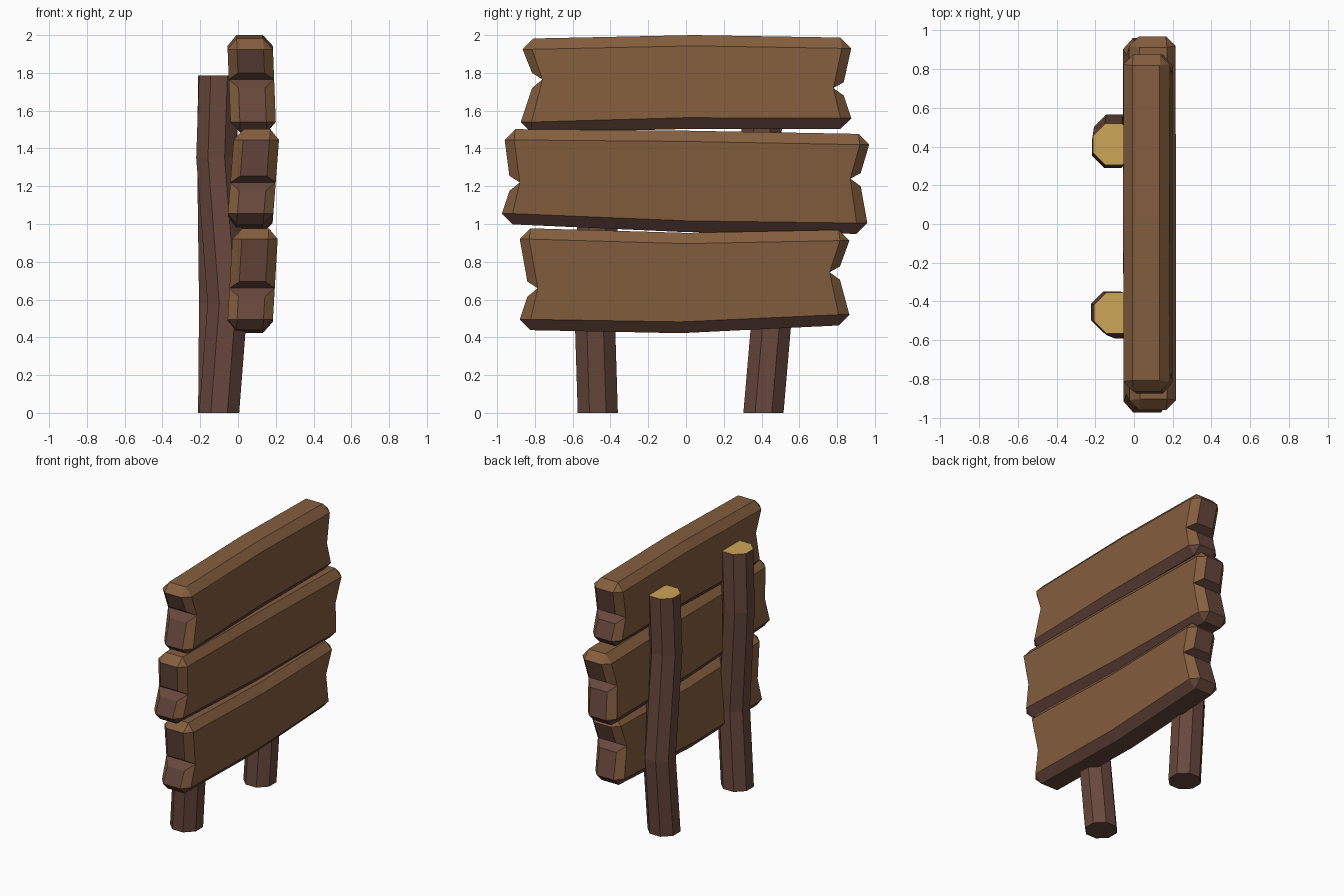
import bpy, bmesh, math

if "Cube" in bpy.data.objects:
    bpy.data.objects.remove(bpy.data.objects["Cube"])


def material(name, rgb):
    m = bpy.data.materials.new(name)
    lin = [((c / 255 + 0.055) / 1.055) ** 2.4 for c in rgb]
    m.diffuse_color = (*lin, 1)
    m.use_nodes = True
    m.node_tree.nodes["Principled BSDF"].inputs["Base Color"].default_value = m.diffuse_color
    return m


PLANK = material("plank brown", (132, 94, 62))
BARK = material("dark reddish brown", (103, 71, 60))
CUT = material("cut wood yellow", (206, 166, 88))


def finish(bm, name, mats):
    bmesh.ops.recalc_face_normals(bm, faces=bm.faces)
    me = bpy.data.meshes.new(name)
    bm.to_mesh(me)
    bm.free()
    for m in mats:
        me.materials.append(m)
    ob = bpy.data.objects.new(name, me)
    bpy.context.collection.objects.link(ob)


def plank(name, corners, notches, mids, tilt):
    """Chamfered board in the y-z plane with a V notch across each end."""
    lt, rt, rb, lb = corners
    nl, nr = notches
    tm, bm_ = mids
    d, c = 0.055, 0.057
    # rim outline (near the middle of the thickness)
    outer = [(lt[0] + c, lt[1] + c), tm, (rt[0] - c, rt[1] + c), rt,
             (nr[0] + d, nr[1] + 0.03), (nr[0] + d, nr[1] - 0.04), rb,
             (rb[0] - c, rb[1] - c), bm_, (lb[0] + c, lb[1] - c), lb,
             (nl[0] - d, nl[1] - 0.045), (nl[0] - d, nl[1] + 0.035), lt]
    # broad face outline
    face = [(lt[0] + 0.05, lt[1]), (tm[0], tm[1] - 0.057), (rt[0] - 0.05, rt[1]), nr,
            (rb[0] - c, rb[1]), (bm_[0], bm_[1] + 0.06), (lb[0] + c, lb[1]), nl]
    link = [0, 1, 2, 2, 3, 3, 4, 4, 5, 6, 6, 7, 7, 0]
    zt, zb = lt[1], lb[1]

    bm = bmesh.new()

    def vert(p, off):
        t = (p[1] - zb) / (zt - zb)
        return bm.verts.new((tilt[1] + (tilt[0] - tilt[1]) * t + off, p[0], p[1]))

    O = [[vert(p, s * 0.07) for p in outer] for s in (-1, 1)]
    F = [[vert(p, s * 0.12) for p in face] for s in (-1, 1)]

    def add(vs, mat):
        bm.faces.new(vs).material_index = mat

    for s in (0, 1):
        f = F[s]
        add([f[0], f[1], f[5], f[6], f[7]], 0)
        add([f[1], f[2], f[3], f[4], f[5]], 0)
    for i in range(14):
        j = (i + 1) % 14
        a, b = link[i], link[j]
        if i in (4, 11):  # the two sides of the notch
            add([O[0][i], O[1][i], F[1][a], F[0][a]], 1)
            add([O[0][j], O[1][j], F[1][a], F[0][a]], 1)
            continue
        top = i in (0, 1, 2, 13)
        add([O[0][i], O[0][j], O[1][j], O[1][i]], 0 if top else 1)
        for s in (0, 1):
            vs = [O[s][i], O[s][j], F[s][b]] + ([F[s][a]] if a != b else [])
            add(vs, 1 if 6 <= i <= 9 else 0)
    finish(bm, name, [PLANK, BARK])


def post(name, path):
    """Bent eight-sided post with a pale sawn top."""
    bm = bmesh.new()
    rings = []
    for x, y, z in path:
        ring = []
        for k in range(8):
            a = math.radians(22.5 + 45 * k)
            ring.append(bm.verts.new((x + 0.115 * math.cos(a), y + 0.115 * math.sin(a), z)))
        rings.append(ring)
    for lo, hi in zip(rings, rings[1:]):
        for k in range(8):
            n = (k + 1) % 8
            bm.faces.new([lo[k], lo[n], hi[n], hi[k]])
    bm.faces.new(rings[0])
    bm.faces.new(rings[-1]).material_index = 1
    finish(bm, name, [BARK, CUT])


# boards: corners run left top, right top, right bottom, left bottom (y, z)
plank("top_plank",
      [(-0.865, 1.925), (0.875, 1.93), (0.875, 1.56), (-0.875, 1.54)],
      [(-0.76, 1.765), (0.78, 1.72)], [(0.04, 2.0), (0, 1.503)], (0.065, 0.08))
plank("middle_plank",
      [(-0.96, 1.445), (0.97, 1.42), (0.96, 1.005), (-0.975, 1.055)],
      [(-0.88, 1.22), (0.87, 1.24)], [(0, 1.494), (0, 0.957)], (0.097, 0.067))
plank("bottom_plank",
      [(-0.88, 0.92), (0.865, 0.912), (0.865, 0.52), (-0.88, 0.495)],
      [(-0.785, 0.66), (0.76, 0.745)], [(0, 0.953), (-0.03, 0.422)], (0.09, 0.065))

# support posts behind the boards
post("front_post", [(-0.10, -0.467, 0), (-0.055, -0.485, 0.58),
                    (-0.115, -0.455, 1.35), (-0.10, -0.46, 1.785)])
post("rear_post", [(-0.105, 0.41, 0), (-0.10, 0.46, 0.58),
                   (-0.11, 0.395, 1.35), (-0.105, 0.412, 1.785)])
